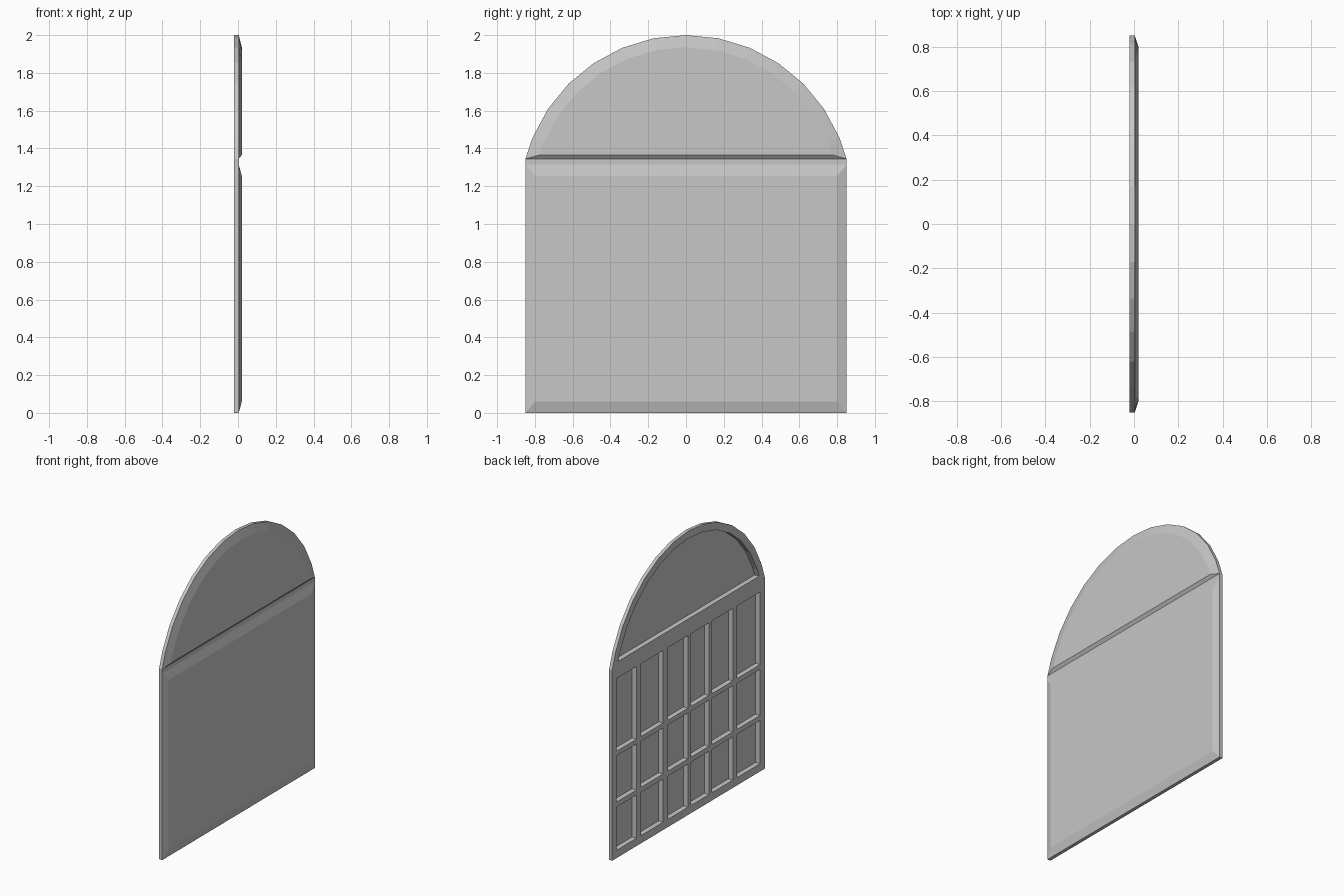
import bpy, bmesh
from math import sin, cos, asin, sqrt, radians

cube = bpy.data.objects.get("Cube")
if cube:
    bpy.data.objects.remove(cube, do_unlink=True)

BACK, EDGE, FRONT, FLOOR = -0.02, 0.004, 0.02, 0.015
HALF, ARC_Z, RADIUS = 0.85, 1.121, 0.879

grey = bpy.data.materials.new("plain_grey")
grey.use_nodes = True
grey.diffuse_color = (0.57, 0.57, 0.57, 1)
grey.node_tree.nodes["Principled BSDF"].inputs["Base Color"].default_value = grey.diffuse_color


def arc(radius, chord_z):
    """Faceted arc as (y, z) points, from +y to -y, cut off at chord_z."""
    half = sqrt(radius ** 2 - (chord_z - ARC_Z) ** 2)
    end = asin(half / radius)
    angles = [end] + [radians(11.25 * i) for i in range(6, -7, -1)] + [-end]
    return [(radius * sin(a), ARC_Z + radius * cos(a)) for a in angles]


def rect(y0, y1, z0, z1):
    return [(y0, z0), (y1, z0), (y1, z1), (y0, z1)]


def ring(bm, points, x):
    return [bm.verts.new((x, y, z)) for y, z in points]


def bridge(bm, a, b):
    for i in range(len(a)):
        j = (i + 1) % len(a)
        bm.faces.new((a[i], a[j], b[j], b[i]))


def finish(bm, name):
    bmesh.ops.recalc_face_normals(bm, faces=bm.faces)
    mesh = bpy.data.meshes.new(name)
    bm.to_mesh(mesh)
    bm.free()
    mesh.materials.append(grey)
    obj = bpy.data.objects.new(name, mesh)
    bpy.context.collection.objects.link(obj)
    return obj


# Solid panel: arched outline with two bevelled fields on the +x face
bm = bmesh.new()
top_arc = arc(RADIUS, 1.345)
outline = [(-HALF, 1.315), (-HALF, 0), (HALF, 0), (HALF, 1.315)] + top_arc
back = ring(bm, outline, BACK)
edge = ring(bm, outline, EDGE)
bm.faces.new(back)
bridge(bm, back, edge)

lower_outer, upper_outer = edge[:4], edge[4:]
lower_inner = ring(bm, [(-0.8, 1.255), (-0.8, 0.06), (0.8, 0.06), (0.8, 1.255)], FRONT)
upper_inner = ring(bm, arc(0.815, 1.365), FRONT)
for outer, inner in ((lower_outer, lower_inner), (upper_outer, upper_inner)):
    bridge(bm, outer, inner)
    bm.faces.new(inner)
# Groove ledge between the two fields
bm.faces.new((edge[0], edge[3], edge[4], edge[-1]))
panel = finish(bm, "arched_panel")

# Recesses on the -x face: grid of panes and the arched top light
columns = [(0.58, 0.805), (0.283, 0.528), (0.006, 0.228),
           (-0.228, -0.028), (-0.494, -0.261), (-0.797, -0.539)]
rows = [(0.055, 0.36), (0.395, 0.72), (0.753, 1.265)]
shapes = [rect(*c, *r) for c in columns for r in rows] + [arc(0.827, 1.38)]
bm = bmesh.new()
for shape in shapes:
    a, b = ring(bm, shape, BACK - 0.03), ring(bm, shape, FLOOR)
    bm.faces.new(a)
    bm.faces.new(b)
    bridge(bm, a, b)
cutter = finish(bm, "recess_cutter")
cutter.hide_render = True

mod = panel.modifiers.new("recesses", "BOOLEAN")
mod.operation = "DIFFERENCE"
mod.solver = "EXACT"
mod.object = cutter
bpy.context.view_layer.objects.active = panel
panel.select_set(True)
bpy.ops.object.modifier_apply(modifier=mod.name)
bpy.data.objects.remove(cutter, do_unlink=True)
